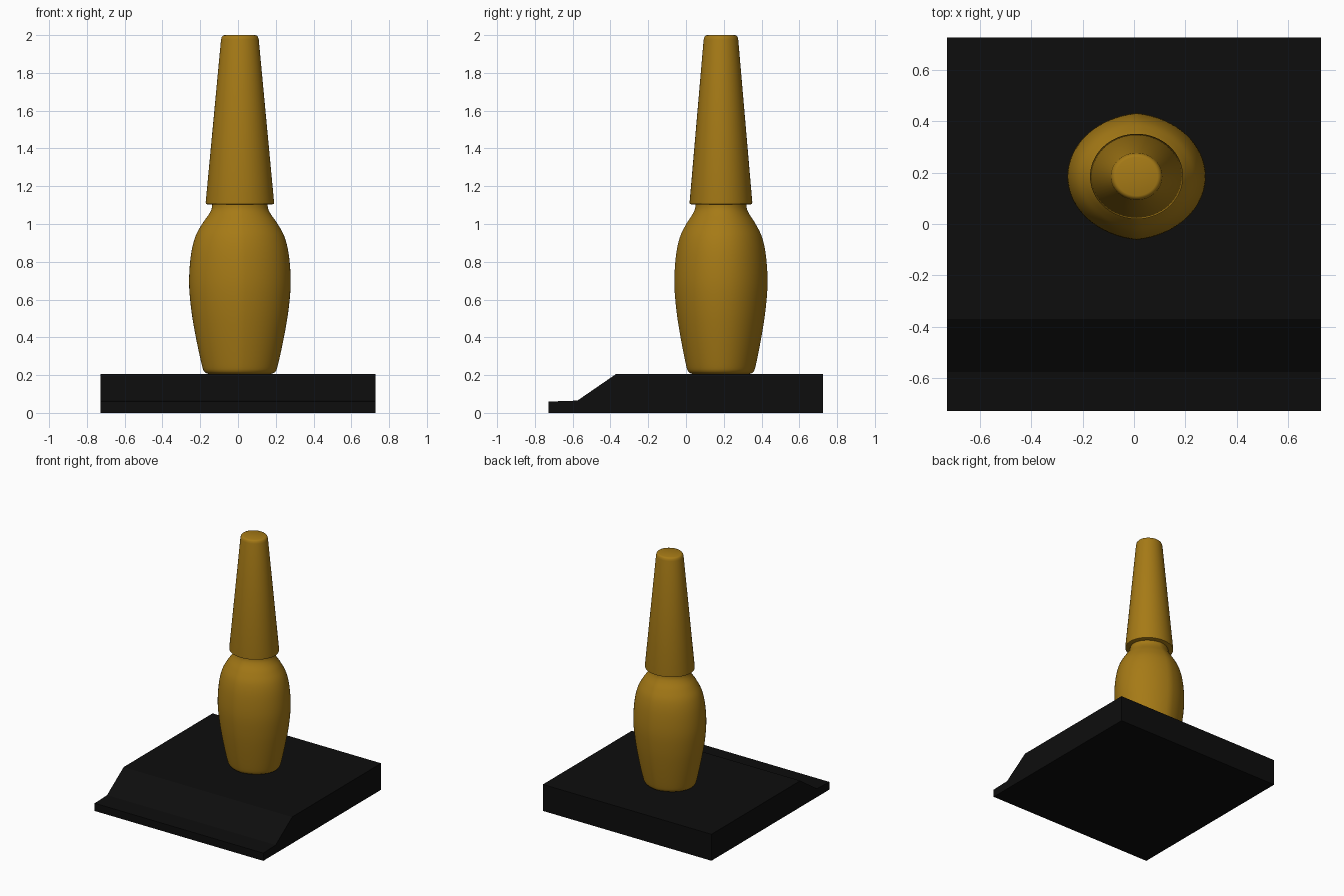
import bpy, bmesh
from math import sin, cos, pi, radians

if "Cube" in bpy.data.objects:
    bpy.data.objects.remove(bpy.data.objects["Cube"])

CX, CY = 0.01, 0.185   # bottle axis
FLAT = 0.917           # depth / width ratio


def material(name, rgb):
    m = bpy.data.materials.new(name)
    m.diffuse_color = (*rgb, 1)
    m.use_nodes = True
    m.node_tree.nodes["Principled BSDF"].inputs["Base Color"].default_value = m.diffuse_color
    return m


def finish(name, bm, mat, angle=None):
    bmesh.ops.recalc_face_normals(bm, faces=bm.faces)
    me = bpy.data.meshes.new(name)
    bm.to_mesh(me)
    bm.free()
    ob = bpy.data.objects.new(name, me)
    bpy.context.collection.objects.link(ob)
    me.materials.append(mat)
    if angle:
        bpy.ops.object.select_all(action='DESELECT')
        ob.select_set(True)
        bpy.context.view_layer.objects.active = ob
        bpy.ops.object.shade_smooth_by_angle(angle=radians(angle))
    return ob


def ellipse(n=64):
    return [(cos(2 * pi * i / n), FLAT * sin(2 * pi * i / n)) for i in range(n)]


def pointed_oval(n=32, a=radians(83)):
    # two arcs meeting in a soft ridge at front and back
    half = []
    for i in range(n):
        t = -a + 2 * a * i / n
        half.append(((cos(t) - cos(a)) / (1 - cos(a)), FLAT * sin(t) / sin(a)))
    return half + [(-x, -y) for x, y in half]


def smooth_profile(pts, steps=5):
    # Catmull-Rom through the (radius, z) points
    out = []
    p = [pts[0]] + pts + [pts[-1]]
    for i in range(1, len(p) - 2):
        for s in range(steps):
            t = s / steps
            out.append(tuple(0.5 * (2 * b + (c - a) * t + (2 * a - 5 * b + 4 * c - d) * t * t
                                    + (3 * b - a - 3 * c + d) * t ** 3)
                             for a, b, c, d in zip(*p[i - 1:i + 3])))
    return out + [pts[-1]]


def loft(name, section, profile, mat, angle):
    bm = bmesh.new()
    rings = [[bm.verts.new((CX + r * x, CY + r * y, z)) for x, y in section] for r, z in profile]
    n = len(section)
    for lo, hi in zip(rings, rings[1:]):
        for i in range(n):
            j = (i + 1) % n
            bm.faces.new((lo[i], lo[j], hi[j], hi[i]))
    bm.faces.new(rings[0])
    bm.faces.new(rings[-1])
    return finish(name, bm, mat, angle)


black = material("black", (0.004, 0.004, 0.004))
gold = material("gold", (0.38, 0.195, 0.008))

# Stand: side profile (y, z) extruded across x
side = [(-0.727, 0), (0.725, 0), (0.725, 0.206), (-0.37, 0.206), (-0.575, 0.065), (-0.727, 0.06)]
bm = bmesh.new()
face = bm.faces.new([bm.verts.new((-0.727, y, z)) for y, z in side])
ext = bmesh.ops.extrude_face_region(bm, geom=[face])
bmesh.ops.translate(bm, vec=(1.454, 0, 0),
                    verts=[v for v in ext["geom"] if isinstance(v, bmesh.types.BMVert)])
finish("stand", bm, black)

# Bottle body with neck
body = [(0.165, 0.206), (0.188, 0.218), (0.203, 0.26), (0.235, 0.41), (0.258, 0.55), (0.269, 0.69),
        (0.26, 0.83), (0.237, 0.93), (0.2, 1.0), (0.165, 1.05), (0.15, 1.08), (0.146, 1.11)]
loft("bottle", pointed_oval(), smooth_profile(body), gold, 40)

# Tapered cap with softened rims
cap = [(0.172, 1.104), (0.18, 1.107), (0.181, 1.115), (0.1, 1.975), (0.096, 1.99), (0.09, 1.997), (0.082, 2.0)]
loft("cap", ellipse(), cap, gold, 35)
